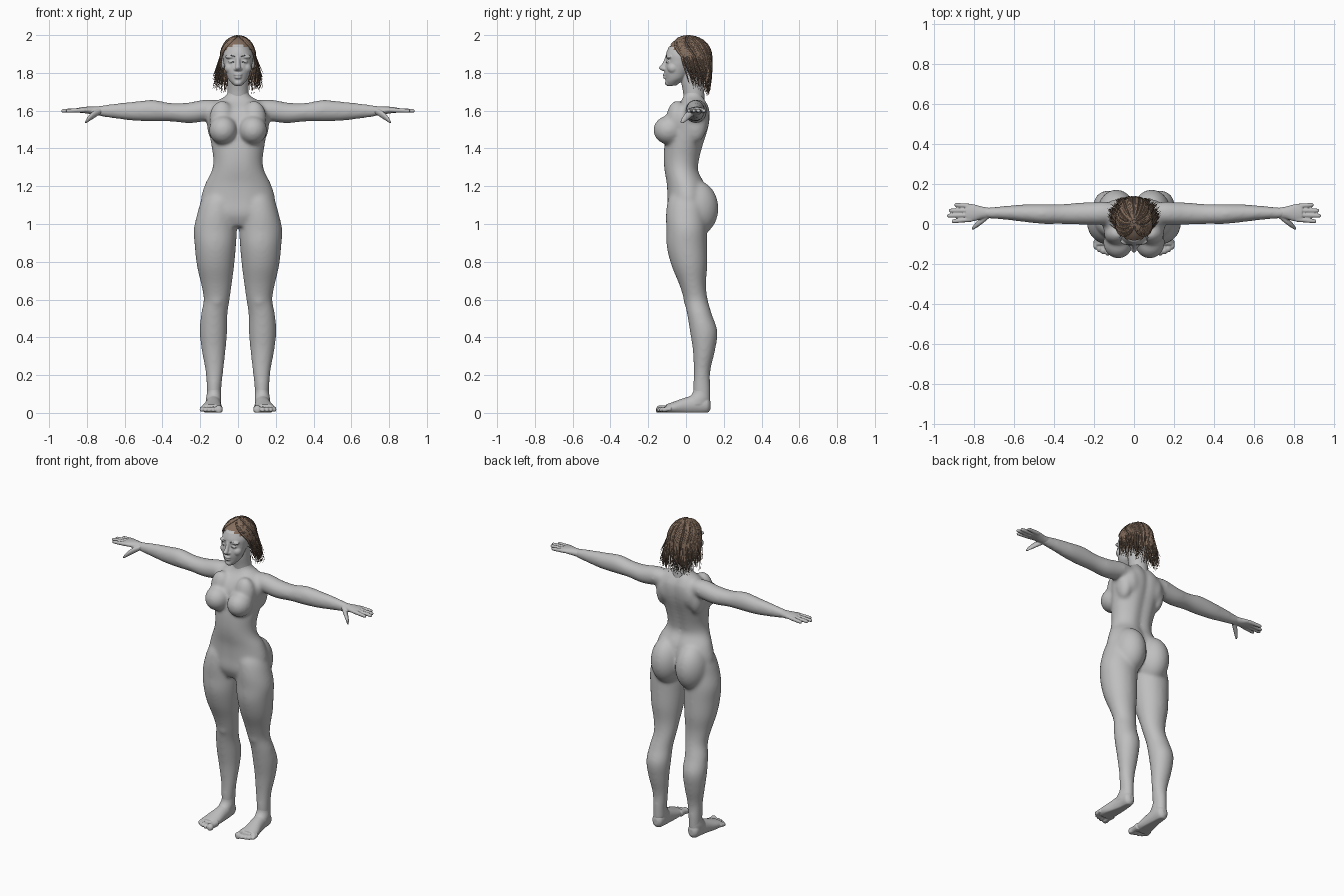
import bpy
import bmesh
import math
import random
from mathutils import Matrix

cube = bpy.data.objects.get("Cube")
if cube:
    bpy.data.objects.remove(cube, do_unlink=True)

random.seed(4)
BOTH_SIDES = (1, -1)
PLACE = {
    "x": lambda t, a, b: (t, a, b),
    "y": lambda t, a, b: (a, t, b),
    "z": lambda t, a, b: (a, b, t),
}


def make_material(name, color):
    mat = bpy.data.materials.new(name)
    mat.use_nodes = True
    mat.diffuse_color = (*color, 1)
    shader = next(n for n in mat.node_tree.nodes if n.type == "BSDF_PRINCIPLED")
    shader.inputs["Base Color"].default_value = (*color, 1)
    shader.inputs["Roughness"].default_value = 0.7
    return mat


skin = make_material("clay_grey", (.52, .52, .52))
hair_brown = make_material("hair_brown", (.23, .155, .11))
hair_dark = make_material("hair_dark_brown", (.12, .08, .057))
lash_grey = make_material("lash_grey", (.16, .175, .2))


def spline_rows(rows, steps=5):
    """Smoothly fill in rows between the given stations."""
    result = []
    for i in range(len(rows) - 1):
        before, start = rows[max(i - 1, 0)], rows[i]
        end, after = rows[i + 1], rows[min(i + 2, len(rows) - 1)]
        for k in range(steps):
            t = k / steps
            result.append([
                b + .5 * t * (c - a + t * (2 * a - 5 * b + 4 * c - d + t * (3 * (b - c) + d - a)))
                for a, b, c, d in zip(before, start, end, after)])
    result.append(list(rows[-1]))
    return result


def loft(bm, axis, rows, sides=BOTH_SIDES, groove=0, count=32):
    """Rows are: position along axis, two centre values, two radii."""
    for side in sides:
        rings = []
        for t, ca, cb, ra, rb in spline_rows(rows):
            ring = []
            for k in range(count):
                angle = math.tau * k / count
                a, b = ca + ra * math.cos(angle), cb + rb * math.sin(angle)
                if groove:
                    depth = groove if b > cb else groove * .3
                    b -= math.copysign(depth * math.exp(-(a / .03) ** 2), b - cb)
                x, y, z = PLACE[axis](t, a, b)
                ring.append(bm.verts.new((side * x, y, max(z, .001))))
            rings.append(ring)
        for low, high in zip(rings, rings[1:]):
            for k in range(count):
                n = (k + 1) % count
                bm.faces.new((low[k], low[n], high[n], high[k]))
        bm.faces.new(rings[0][::-1])
        bm.faces.new(rings[-1])


def ball(bm, center, radii, sides=BOTH_SIDES):
    for side in sides:
        spot = Matrix.Translation((side * center[0], center[1], center[2]))
        bmesh.ops.create_uvsphere(bm, u_segments=32, v_segments=20, radius=1,
                                  matrix=spot @ Matrix.Diagonal((*radii, 1)))


def add_object(name, data, mat):
    obj = bpy.data.objects.new(name, data)
    bpy.context.collection.objects.link(obj)
    data.materials.append(mat)


def finish(name, bm, mat, voxel=None, smoothing=0):
    bmesh.ops.recalc_face_normals(bm, faces=bm.faces)
    mesh = bpy.data.meshes.new(name)
    bm.to_mesh(mesh)
    bm.free()
    mesh.shade_smooth()
    add_object(name, mesh, mat)
    if voxel:
        # Fuse the overlapping forms into one skin
        fuse = bpy.data.objects[name].modifiers.new("fuse", "REMESH")
        fuse.mode = "VOXEL"
        fuse.voxel_size = voxel
        fuse.use_smooth_shade = True
        relax = bpy.data.objects[name].modifiers.new("relax", "SMOOTH")
        relax.factor = .5
        relax.iterations = smoothing


def strands(name, paths, mat, depth):
    """Tapered tubes; each path is a list of (point, radius)."""
    curve = bpy.data.curves.new(name, "CURVE")
    curve.dimensions = "3D"
    curve.bevel_depth = depth
    curve.bevel_resolution = 0
    for path in paths:
        line = curve.splines.new("POLY")
        line.points.add(len(path) - 1)
        for point, (co, radius) in zip(line.points, path):
            point.co = (*co, 1)
            point.radius = radius
    add_object(name, curve, mat)


# Torso, legs and arms
body = bmesh.new()
torso = [(.985, -.005, .09, .07), (1.05, 0, .185, .103), (1.13, .008, .197, .11),
         (1.21, 0, .175, .105), (1.28, -.022, .14, .095), (1.34, -.022, .131, .1),
         (1.42, -.01, .142, .108), (1.5, .01, .155, .113), (1.56, .018, .164, .115),
         (1.61, .03, .157, .1), (1.65, .04, .115, .072), (1.68, .04, .064, .056),
         (1.72, .038, .051, .051)]
loft(body, "z", [(z, 0, y, rx, ry) for z, y, rx, ry in torso], (1,), groove=.016)
loft(body, "z", [
    (1.2, .085, .005, .06, .06), (1.13, .1, .005, .092, .1), (1.05, .114, 0, .103, .106),
    (.97, .12, .003, .114, .107), (.88, .12, .005, .109, .107), (.78, .119, .018, .099, .095),
    (.68, .114, .035, .081, .071), (.6, .113, .052, .069, .063), (.52, .126, .072, .07, .066),
    (.43, .13, .094, .073, .073), (.33, .129, .095, .063, .059), (.22, .125, .085, .047, .044),
    (.13, .127, .084, .039, .046), (.05, .127, .085, .037, .045)])
loft(body, "x", [
    (.07, .055, 1.605, .045, .045), (.15, .055, 1.605, .057, .054), (.2, .053, 1.597, .057, .058),
    (.27, .052, 1.588, .055, .054), (.36, .05, 1.592, .05, .049), (.45, .05, 1.6, .05, .057),
    (.55, .054, 1.597, .044, .051), (.65, .056, 1.598, .034, .04), (.72, .055, 1.598, .029, .03),
    (.76, .055, 1.6, .026, .022)])
ball(body, (.088, .052, 1.083), (.098, .12, .148))       # buttocks
ball(body, (.079, -.092, 1.497), (.075, .081, .076))     # breasts
ball(body, (.085, -.048, 1.555), (.066, .056, .098))     # upper chest
ball(body, (.118, .05, 1.53), (.046, .06, .1))           # back muscle under arm
ball(body, (.085, .072, 1.555), (.06, .052, .09))        # shoulder blades
ball(body, (.112, .024, .605), (.042, .039, .055))       # kneecaps
finish("body", body, skin, .008, 22)

# Hands
hands = bmesh.new()
loft(hands, "x", [
    (.71, .055, 1.598, .024, .024), (.76, .056, 1.6, .031, .022),
    (.8, .056, 1.603, .042, .018), (.84, .056, 1.603, .042, .014)])
for base, tip, reach in ((.024, .013, .91), (.045, .041, .935), (.067, .067, .925), (.088, .096, .897)):
    finger = [(.81, base, 1.603, .013, .012)]
    for f, r in ((.5, .0115), (.93, .0095), (1, .004)):
        finger.append((.81 + (reach - .81) * f, base + (tip - base) * f, 1.603 - .004 * f, r, r))
    loft(hands, "x", finger, count=16)
loft(hands, "x", [
    (.73, .04, 1.597, .016, .016), (.765, .014, 1.578, .018, .02),
    (.79, -.006, 1.558, .015, .016), (.804, -.019, 1.543, .01, .011),
    (.81, -.024, 1.537, .004, .004)], count=16)
finish("hands", hands, skin, .004, 3)

# Feet with ankles and toes
feet = bmesh.new()
loft(feet, "z", [(.16, .126, .084, .037, .043), (.11, .127, .082, .037, .045),
                 (.075, .129, .068, .04, .06), (.045, .13, .05, .04, .075)])
loft(feet, "y", [
    (.13, .128, .04, .014, .02), (.112, .128, .043, .034, .044), (.06, .128, .045, .039, .052),
    (0, .132, .036, .044, .046), (-.06, .139, .027, .053, .034), (-.105, .142, .023, .054, .022)])
for x, reach, r in ((.102, -.158, .022), (.131, -.157, .0145), (.153, -.151, .014),
                    (.173, -.141, .0135), (.191, -.127, .0125)):
    loft(feet, "y", [(-.08, x, .022, r, r), (reach + .035, x, .02, r * .85, r * .85),
                     (reach + .014, x, .018, r, r), (reach, x, .015, r / 2, r / 2)], count=16)
finish("feet", feet, skin, .004, 3)

# Head, neck and facial features
head = bmesh.new()
loft(head, "z", [(1.64, 0, .045, .06, .055), (1.7, 0, .04, .056, .056),
                 (1.76, 0, .03, .055, .057), (1.82, 0, .03, .057, .06)], (1,))
ball(head, (0, .012, 1.89), (.082, .112, .1), (1,))
face = [(1.732, -.075, .02, .022), (1.75, -.068, .038, .039), (1.77, -.055, .053, .054),
        (1.8, -.045, .064, .069), (1.83, -.035, .072, .077), (1.86, -.028, .077, .077),
        (1.9, -.02, .078, .086), (1.94, -.01, .06, .08)]
loft(head, "z", [(z, 0, y, rx, ry) for z, y, rx, ry in face], (1,))
loft(head, "z", [(1.89, 0, -.098, .012, .01), (1.865, 0, -.106, .011, .012),
                 (1.845, 0, -.113, .012, .016), (1.826, 0, -.12, .015, .024),
                 (1.811, 0, -.112, .014, .014)], (1,))
ball(head, (.013, -.11, 1.82), (.01, .013, .009))          # nostrils
ball(head, (0, -.108, 1.791), (.023, .016, .008), (1,))    # upper lip
ball(head, (0, -.106, 1.776), (.02, .016, .009), (1,))     # lower lip
ball(head, (0, -.088, 1.747), (.024, .024, .018), (1,))    # chin
ball(head, (.034, -.087, 1.885), (.034, .018, .012))       # brow ridge
ball(head, (.033, -.088, 1.859), (.019, .016, .011))       # eyelids
ball(head, (.042, -.068, 1.825), (.03, .031, .03))         # cheeks
ball(head, (.079, .015, 1.85), (.01, .02, .03))            # ears
finish("head", head, skin, .0035, 7)

lashes, brows = [], []
for s in BOTH_SIDES:
    lashes.append([((s * .017, -.1, 1.859), .5), ((s * .026, -.103, 1.857), 1),
                   ((s * .037, -.102, 1.856), 1), ((s * .051, -.092, 1.86), .5)])
    brows.append([((s * .014, -.104, 1.885), .8), ((s * .034, -.104, 1.892), 1),
                  ((s * .058, -.088, 1.886), .3)])
strands("eyelashes", lashes, lash_grey, .0025)
strands("eyebrows", brows, lash_grey, .002)

# Scalp cap, trimmed along a slanting hairline
cap = bmesh.new()
ball(cap, (0, .012, 1.89), (.087, .117, .104), (1,))
below = [f for f in cap.faces
         if f.calc_center_median().z < 1.885 - .75 * f.calc_center_median().y]
bmesh.ops.delete(cap, geom=below, context="FACES")
finish("hair_cap", cap, hair_brown)


def hair_path(start, length, lift):
    """Run over the skull from the crown, then hang and flare."""
    path = []
    for k in range(8):
        s = k / 7
        turn = start * (1 - .4 * s)
        polar = .08 + s * 1.49
        path.append(((lift * .089 * math.sin(turn) * math.sin(polar),
                      .012 + lift * .119 * math.cos(turn) * math.sin(polar),
                      1.89 + lift * .104 * math.cos(polar)), .6 + .4 * s))
    (x, y, z), _ = path[-1]
    flare, sweep = random.uniform(.1, .5), random.uniform(.02, .07)
    for k in range(1, 6):
        t = k / 5
        back = sweep * t * abs(math.sin(turn))
        path.append(((x * (1 + flare * t), y * (1 + .15 * t - .35 * t * t) + back,
                      z - length * t), 1.05 - t))
    return path


locks = []
for i in range(320):
    angle = math.pi * random.uniform(-1, 1)
    fall = random.uniform(.09, .18) + .035 * max(0, math.cos(angle * .6))
    locks.append(hair_path(angle, fall, random.uniform(.98, 1.03)))
strands("hair_locks", locks[:260], hair_brown, .005)
strands("hair_shadow_locks", locks[260:], hair_dark, .0045)
